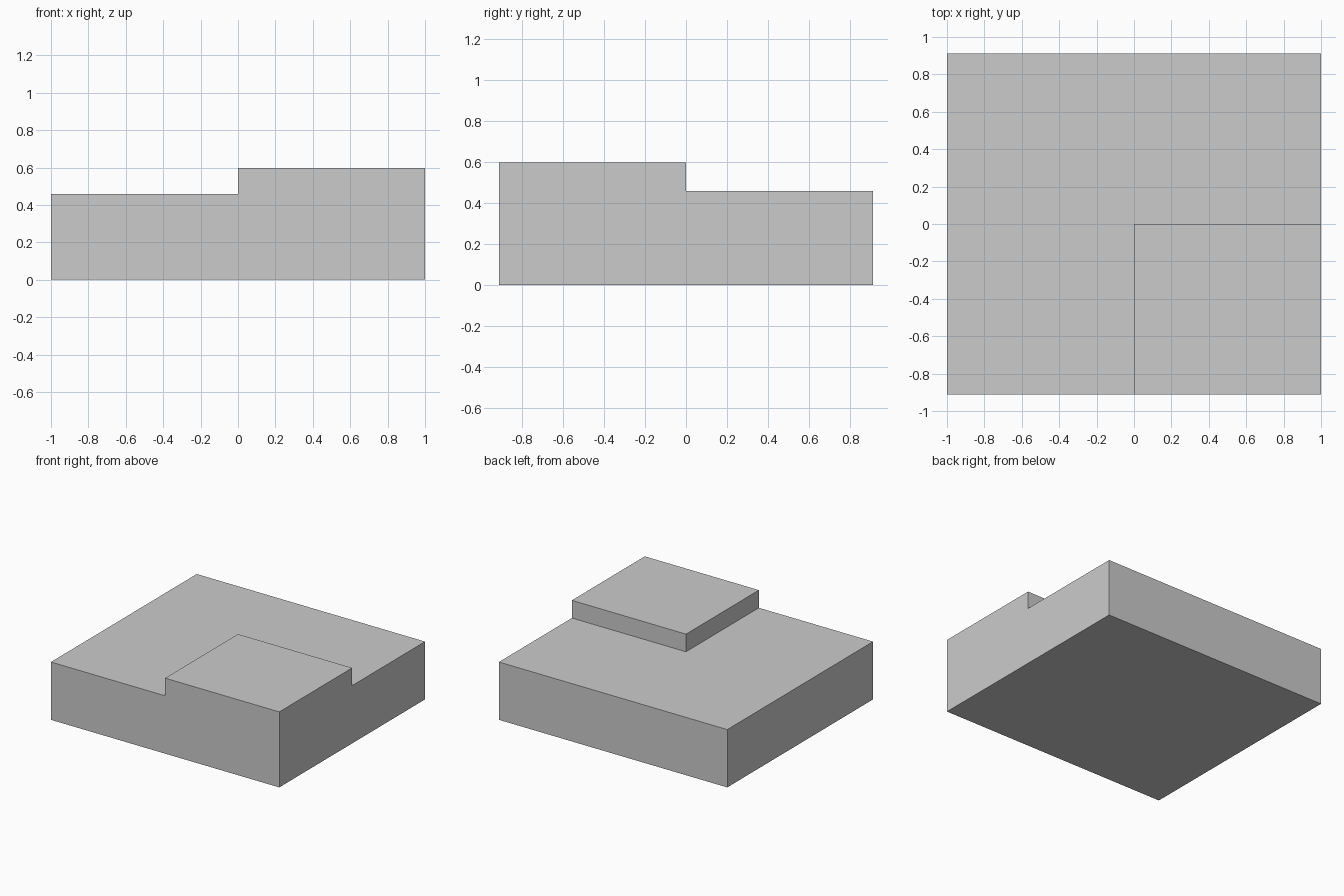
import bpy, bmesh
from mathutils import Matrix, Vector

if "Cube" in bpy.data.objects:
    bpy.data.objects.remove(bpy.data.objects["Cube"])

HALF_Y, SLAB_H, TOP_H = 0.912, 0.458, 0.598

# Base slab
bm = bmesh.new()
bmesh.ops.create_cube(bm, size=1, matrix=Matrix.Translation((0, 0, SLAB_H / 2))
                      @ Matrix.Diagonal((2, HALF_Y * 2, SLAB_H, 1)))

# Split into quarters along both centre lines
for axis in ((1, 0, 0), (0, 1, 0)):
    bmesh.ops.bisect_plane(bm, geom=bm.verts[:] + bm.edges[:] + bm.faces[:],
                           plane_co=(0, 0, 0), plane_no=axis)

# Raise the front right quarter
bm.normal_update()
quarter = [f for f in bm.faces if f.normal.z > 0.9
           and f.calc_center_median().x > 0 and f.calc_center_median().y < 0]
raised = bmesh.ops.extrude_discrete_faces(bm, faces=quarter)["faces"]
bmesh.ops.translate(bm, verts=list({v for f in raised for v in f.verts}),
                    vec=Vector((0, 0, TOP_H - SLAB_H)))

# Merge coplanar faces so each side stays one flat face
bmesh.ops.dissolve_limit(bm, angle_limit=0.01, verts=bm.verts[:], edges=bm.edges[:])
bmesh.ops.recalc_face_normals(bm, faces=bm.faces[:])

mesh = bpy.data.meshes.new("stepped_slab")
bm.to_mesh(mesh)
bm.free()
bpy.context.collection.objects.link(bpy.data.objects.new("stepped_slab", mesh))
